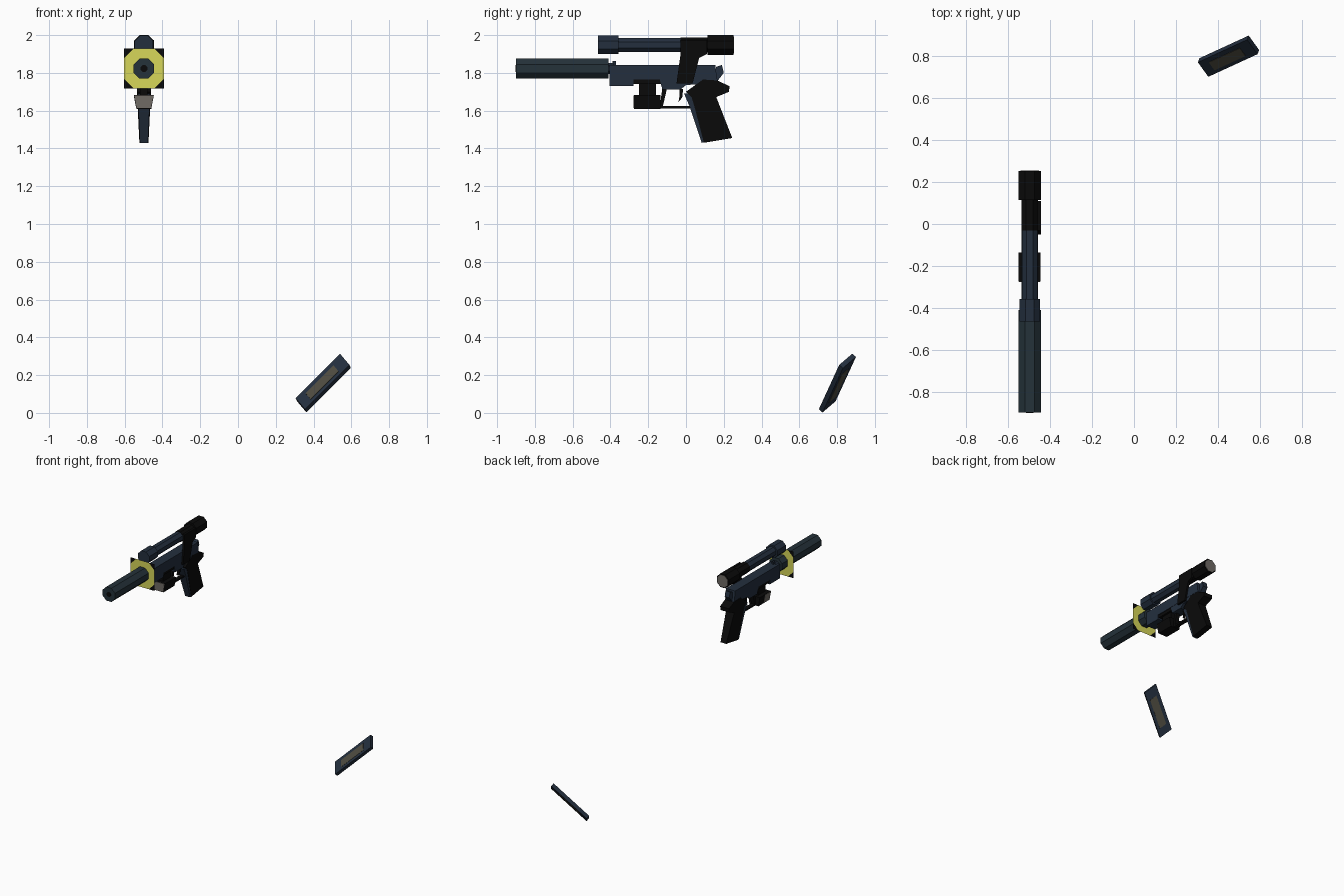
import bpy, bmesh, math
from mathutils import Vector

if "Cube" in bpy.data.objects:
    bpy.data.objects.remove(bpy.data.objects["Cube"])

GX = -0.498    # gun centre line
BORE = 1.823   # barrel axis height
SCOPE = 1.948  # scope axis height


def material(name, rgb):
    m = bpy.data.materials.new(name)
    m.diffuse_color = (*rgb, 1)
    m.use_nodes = True
    m.node_tree.nodes["Principled BSDF"].inputs["Base Color"].default_value = m.diffuse_color
    return m


NAVY = material("dark_navy", (0.017, 0.028, 0.048))
TEAL = material("dark_slate", (0.018, 0.032, 0.042))
BLACK = material("black", (0.003, 0.003, 0.003))
GREY = material("warm_grey", (0.16, 0.145, 0.13))
YELLOW = material("flash_yellow", (0.68, 0.68, 0.10))
BROWN = material("olive_brown", (0.075, 0.07, 0.05))


def finish(name, bm, *mats, closed=True):
    if closed:
        bmesh.ops.recalc_face_normals(bm, faces=bm.faces)
    me = bpy.data.meshes.new(name)
    bm.to_mesh(me)
    bm.free()
    for m in mats:
        me.materials.append(m)
    ob = bpy.data.objects.new(name, me)
    bpy.context.collection.objects.link(ob)
    return ob


def slab(name, profile, width, mat, taper=None):
    """Side profile of (y, z) points, spread over x; width(z) may taper."""
    bm = bmesh.new()
    x0, x1 = width
    sides = []
    for x in (x0, x1):
        ring = []
        for y, z in profile:
            k = taper(z) if taper else 1
            ring.append(bm.verts.new((GX + x * k, y, z)))
        sides.append(ring)
        bm.faces.new(ring)
    n = len(profile)
    for i in range(n):
        j = (i + 1) % n
        bm.faces.new((sides[0][i], sides[0][j], sides[1][j], sides[1][i]))
    return finish(name, bm, mat)


def box(name, y0, y1, z0, z1, w, mat):
    return slab(name, [(y0, z0), (y1, z0), (y1, z1), (y0, z1)], (-w, w), mat)


def tube(name, y0, y1, z, r, mat, sides=8):
    """Low-poly cylinder along y, flats facing the axes."""
    bm = bmesh.new()
    R = r / math.cos(math.pi / sides)
    rings = []
    for y in (y0, y1):
        a = [math.tau * (i + 0.5) / sides for i in range(sides)]
        ring = [bm.verts.new((GX + R * math.cos(t), y, z + R * math.sin(t))) for t in a]
        rings.append(ring)
        bm.faces.new(ring)
    for i in range(sides):
        j = (i + 1) % sides
        bm.faces.new((rings[0][i], rings[0][j], rings[1][j], rings[1][i]))
    return finish(name, bm, mat)


# silencer
tube("silencer", -0.90, -0.41, BORE, 0.054, TEAL)
tube("silencer_bore", -0.902, -0.896, BORE, 0.018, BLACK)
tube("barrel", -0.43, -0.38, BORE, 0.03, NAVY)

# slide, frame and sights
slab("slide", [(-0.405, 1.765), (-0.405, 1.842), (0.155, 1.842), (0.165, 1.765)], (-0.04, 0.04), NAVY)
slab("hammer", [(0.15, 1.80), (0.16, 1.832), (0.19, 1.842), (0.20, 1.80), (0.165, 1.755)], (-0.02, 0.02), NAVY)
box("front_sight", -0.39, -0.37, 1.84, 1.863, 0.008, NAVY)
box("dust_cover", -0.405, -0.277, 1.73, 1.767, 0.04, NAVY)
box("accessory_rail", -0.28, -0.13, 1.742, 1.768, 0.035, BLACK)
slab("frame", [(-0.14, 1.768), (-0.125, 1.712), (-0.03, 1.712), (0.0, 1.735), (0.17, 1.75), (0.165, 1.768)],
     (-0.038, 0.038), NAVY)

# grip, narrower toward the bottom
narrow = lambda z: 0.6 + 0.4 * (z - 1.43) / 0.33
slab("grip", [(0.0, 1.70), (0.09, 1.765), (0.165, 1.76), (0.23, 1.73), (0.228, 1.70), (0.16, 1.672),
              (0.245, 1.455), (0.095, 1.43), (0.045, 1.62), (0.03, 1.67)], (-0.04, 0.04), BLACK, narrow)
slab("grip_front_strap", [(-0.01, 1.69), (0.045, 1.69), (0.047, 1.62), (0.098, 1.432), (0.083, 1.43), (0.02, 1.62)],
     (-0.036, 0.036), NAVY, narrow)

# trigger and guard
slab("trigger", [(-0.035, 1.715), (-0.015, 1.715), (-0.02, 1.67), (-0.04, 1.645), (-0.035, 1.675)],
     (-0.01, 0.01), BLACK)
box("trigger_guard", -0.14, 0.03, 1.612, 1.624, 0.015, BLACK)
slab("guard_front", [(-0.14, 1.612), (-0.125, 1.612), (-0.10, 1.72), (-0.125, 1.72)], (-0.015, 0.015), BLACK)

# lamp under the barrel with a light front lens
lower = lambda z: 0.75 + 0.25 * (z - 1.61) / 0.07
lamp = [(-0.274, 1.61), (-0.136, 1.61), (-0.136, 1.682), (-0.274, 1.682)]
slab("lamp_body", lamp, (-0.052, 0.052), BLACK, lower)
slab("lamp_lens", [(-0.278, 1.613), (-0.273, 1.613), (-0.273, 1.68), (-0.278, 1.68)], (-0.05, 0.05), GREY, lower)
slab("lamp_side_plate", [(-0.272, 1.613), (-0.2, 1.613), (-0.2, 1.68), (-0.272, 1.68)],
     (-0.054, -0.051), GREY, lower)
box("lamp_stem", -0.25, -0.16, 1.68, 1.745, 0.02, BLACK)

# scope
tube("scope_front", -0.465, -0.358, SCOPE, 0.049, NAVY)
tube("scope_tube", -0.36, 0.12, SCOPE, 0.037, NAVY)
tube("scope_eyepiece", 0.115, 0.252, SCOPE, 0.053, BLACK)
tube("scope_rear_lens", 0.250, 0.255, SCOPE, 0.045, GREY)

# scope mount: ring round the tube and a plate down the right side
tube("mount_ring", -0.03, 0.115, SCOPE, 0.040, BLACK)
slab("mount_plate", [(-0.03, 1.975), (0.11, 1.975), (0.11, 1.90), (0.07, 1.88), (0.035, 1.745),
                     (-0.05, 1.745), (-0.03, 1.89)], (0.036, 0.053), BLACK)

# muzzle flash card: yellow octagon with black corners
bm = bmesh.new()
s, c, FY = 0.105, 0.055, -0.48
pt = lambda x, z: bm.verts.new((GX + x, FY, BORE + z))
octagon = []
for sx, sz in ((1, 1), (-1, 1), (-1, -1), (1, -1)):
    a, b = pt(sx * s, sz * c), pt(sx * c, sz * s)
    octagon += [a, b] if sx * sz > 0 else [b, a]
    bm.faces.new((a, pt(sx * s, sz * s), b)).material_index = 1
bm.faces.new(octagon)
finish("muzzle_flash", bm, YELLOW, BLACK, closed=False)

# dropped magazine: a tilted, slanted plate with a window on each face
A = Vector((0.305, 0.772, 0.078))
U = Vector((0.235, 0.108, 0.235))     # along its length
V = Vector((0.050, -0.069, -0.059))   # across
N = U.cross(V).normalized()


def plate(name, u0, u1, v0, v1, n0, n1, mat):
    bm = bmesh.new()
    vs = [bm.verts.new(A + U * u + V * v + N * n)
          for n in (n0, n1) for u, v in ((u0, v0), (u1, v0), (u1, v1), (u0, v1))]
    bm.faces.new(vs[:4])
    bm.faces.new(vs[4:])
    for i in range(4):
        j = (i + 1) % 4
        bm.faces.new((vs[i], vs[j], vs[j + 4], vs[i + 4]))
    finish(name, bm, mat)


plate("magazine", 0, 1, 0, 1, 0, 0.027, NAVY)
plate("magazine_front_window", 0.17, 0.8, 0.25, 0.8, -0.002, 0.001, BROWN)
plate("magazine_back_window", 0.17, 0.8, 0.25, 0.8, 0.026, 0.029, BROWN)
